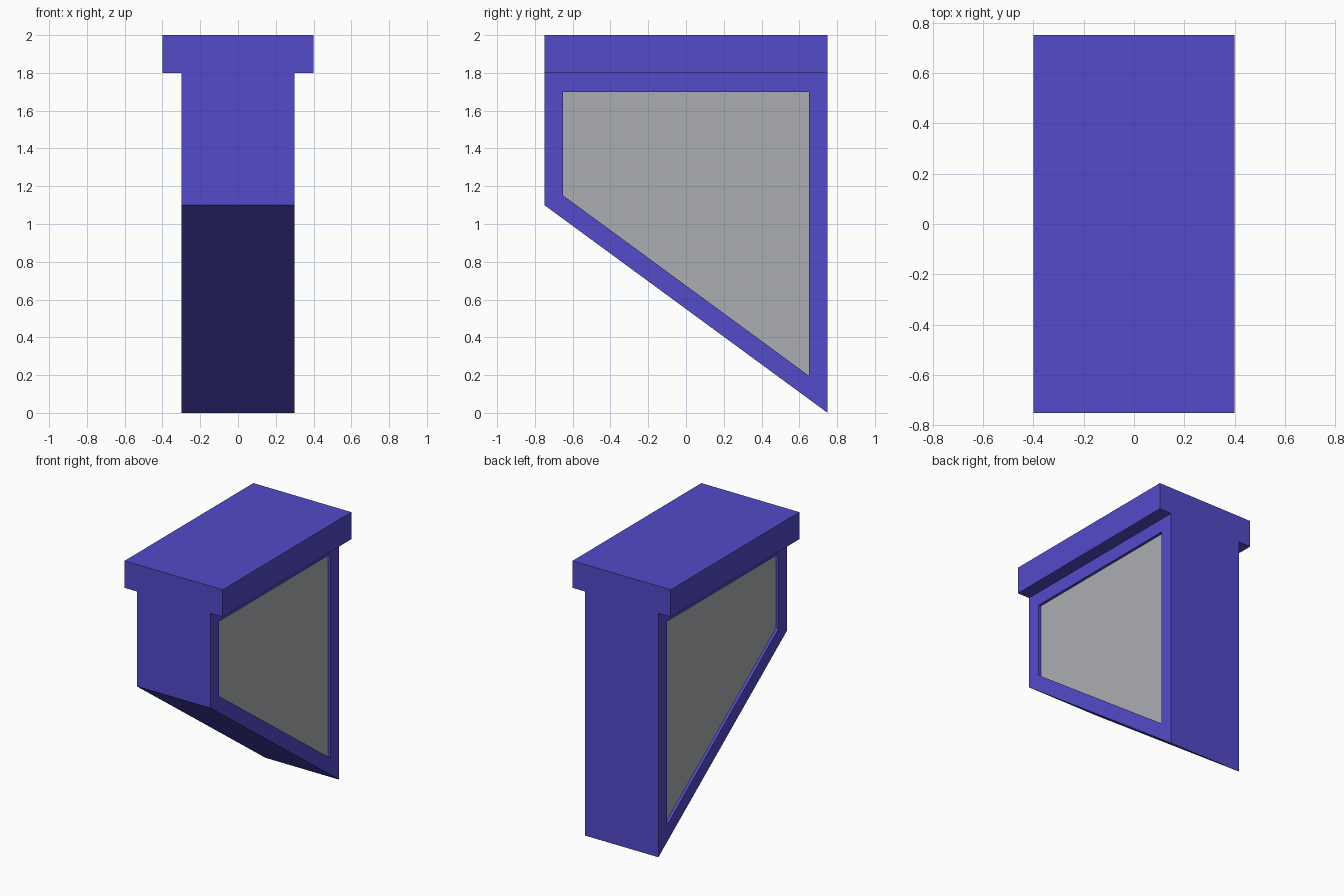
import bpy, bmesh
from mathutils import Vector

if "Cube" in bpy.data.objects:
    bpy.data.objects.remove(bpy.data.objects["Cube"])


def material(name, rgb):
    m = bpy.data.materials.new(name)
    m.diffuse_color = (*rgb, 1)
    m.use_nodes = True
    m.node_tree.nodes["Principled BSDF"].inputs["Base Color"].default_value = m.diffuse_color
    return m


def extrude(bm, face, offset):
    new = bmesh.ops.extrude_discrete_faces(bm, faces=[face])["faces"][0]
    bmesh.ops.translate(bm, vec=Vector(offset), verts=new.verts[:])
    return new


def find_face(bm, normal, min_z):
    bm.normal_update()
    return next(f for f in bm.faces
                if f.normal.dot(Vector(normal)) > 0.99 and f.calc_center_median().z > min_z)


bm = bmesh.new()

# Sloped body: side profile (y, z) swept across x
profile = [(-0.75, 1.1), (0.75, 0.0), (0.75, 1.8), (-0.75, 1.8)]
base = bm.faces.new([bm.verts.new((-0.3, y, z)) for y, z in profile])
swept = bmesh.ops.extrude_face_region(bm, geom=[base], use_keep_orig=True)["geom"]
bmesh.ops.translate(bm, vec=(0.6, 0, 0),
                    verts=[g for g in swept if isinstance(g, bmesh.types.BMVert)])
bmesh.ops.recalc_face_normals(bm, faces=bm.faces[:])

# Framed, recessed grey panel on each side
for s in (-1, 1):
    side = find_face(bm, (s, 0, 0), 0)
    bmesh.ops.inset_individual(bm, faces=[side], thickness=0.1, use_even_offset=True)
    panel = extrude(bm, side, (-s * 0.02, 0, 0))
    panel.material_index = 1

# Cap: raise the top, then widen it on both sides
extrude(bm, find_face(bm, (0, 0, 1), 1.7), (0, 0, 0.2))
for s in (-1, 1):
    extrude(bm, find_face(bm, (s, 0, 0), 1.85), (s * 0.1, 0, 0))

bmesh.ops.recalc_face_normals(bm, faces=bm.faces[:])
mesh = bpy.data.meshes.new("sloped_bracket")
bm.to_mesh(mesh)
bm.free()
mesh.materials.append(material("blue violet", (0.084, 0.069, 0.591)))
mesh.materials.append(material("light grey", (0.407, 0.423, 0.445)))
bpy.context.collection.objects.link(bpy.data.objects.new("sloped_bracket", mesh))
